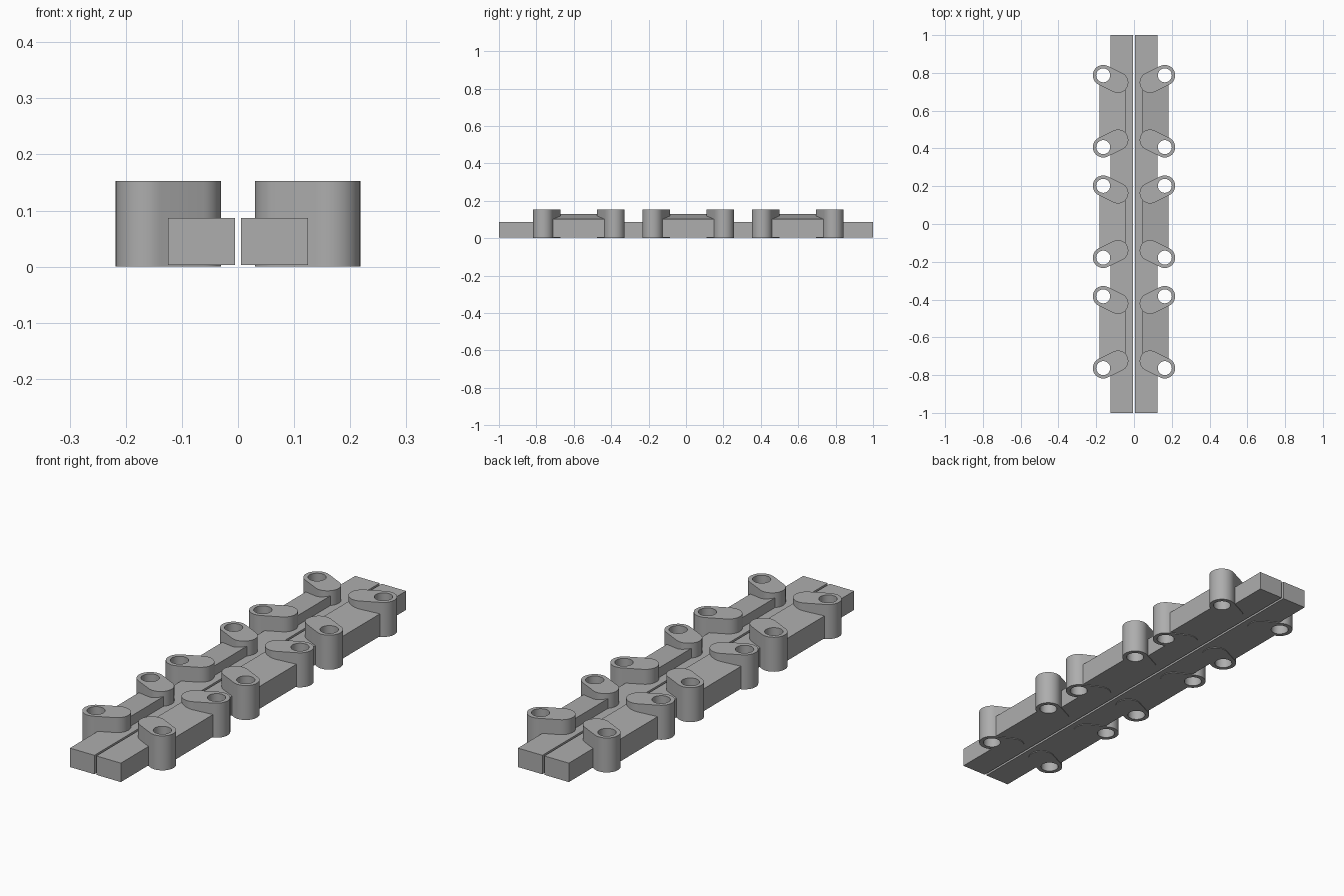
import bpy
import bmesh
from math import sin, cos, pi, atan2, radians

cube = bpy.data.objects.get("Cube")
if cube:
    bpy.data.objects.remove(cube, do_unlink=True)

# Single grey finish
grey = bpy.data.materials.new("plain grey")
grey.use_nodes = True
tone = (0.42, 0.42, 0.42, 1)
grey.diffuse_color = tone
grey.node_tree.nodes["Principled BSDF"].inputs["Base Color"].default_value = tone


def finish(name, bm, y=0, mirror_y=False, smooth=False):
    """Turn a bmesh into a mirrored object centred on x = 0."""
    bmesh.ops.recalc_face_normals(bm, faces=bm.faces)
    mesh = bpy.data.meshes.new(name)
    bm.to_mesh(mesh)
    bm.free()
    mesh.materials.append(grey)
    obj = bpy.data.objects.new(name, mesh)
    bpy.context.collection.objects.link(obj)
    obj.location.y = y
    mirror = obj.modifiers.new("mirror", "MIRROR")
    mirror.use_axis = (True, mirror_y, False)
    mirror.use_clip = False
    mirror.use_mirror_merge = False
    if smooth:
        bpy.ops.object.select_all(action="DESELECT")
        obj.select_set(True)
        bpy.context.view_layer.objects.active = obj
        bpy.ops.object.shade_smooth_by_angle(angle=radians(35))
    return obj


def prism(section, half_length):
    """Extrude an x-z section along y."""
    bm = bmesh.new()
    face = bm.faces.new([bm.verts.new((x, -half_length, z)) for x, z in section])
    new = bmesh.ops.extrude_face_region(bm, geom=[face])["geom"]
    verts = [v for v in new if isinstance(v, bmesh.types.BMVert)]
    bmesh.ops.translate(bm, verts=verts, vec=(0, 2 * half_length, 0))
    return bm


def arc(centre, radius, start, sweep, steps):
    return [(centre[0] + radius * cos(start + sweep * i / steps),
             centre[1] + radius * sin(start + sweep * i / steps))
            for i in range(steps + 1)]


def lug():
    """Rounded arm with a vertical hole at its outer end."""
    outer, inner, radius = (0.163, 0.19), (0.085, 0.152), 0.055
    heading = atan2(outer[1] - inner[1], outer[0] - inner[0])
    outline = (arc(outer, radius, heading - pi / 2, pi, 20)
               + arc(inner, radius, heading + pi / 2, pi, 20))
    hole = arc(outer, 0.037, 0, 2 * pi, 32)[:-1]
    bm = bmesh.new()
    edges = []
    for loop in (outline, hole):
        verts = [bm.verts.new((x, y, 0)) for x, y in loop]
        edges += [bm.edges.new((verts[i - 1], verts[i])) for i in range(len(verts))]
    bmesh.ops.triangle_fill(bm, edges=edges, use_beauty=True, normal=(0, 0, 1))
    new = bmesh.ops.extrude_face_region(bm, geom=bm.faces[:])["geom"]
    verts = [v for v in new if isinstance(v, bmesh.types.BMVert)]
    bmesh.ops.translate(bm, verts=verts, vec=(0, 0, 0.153))
    return bm


# Two long bars with a narrow gap between them
bar = [(0.005, 0.003), (0.125, 0.003), (0.125, 0.087), (0.005, 0.087)]
finish("long_bars", prism(bar, 1))

# Three stations: sloped pads between pairs of pierced lugs
pad = [(0.045, 0.003), (0.182, 0.003), (0.182, 0.102), (0.045, 0.13)]
for label, y in (("front", -0.573), ("middle", 0.012), ("back", 0.597)):
    finish(label + "_sloped_pads", prism(pad, 0.145), y)
    finish(label + "_lugs", lug(), y, mirror_y=True, smooth=True)
